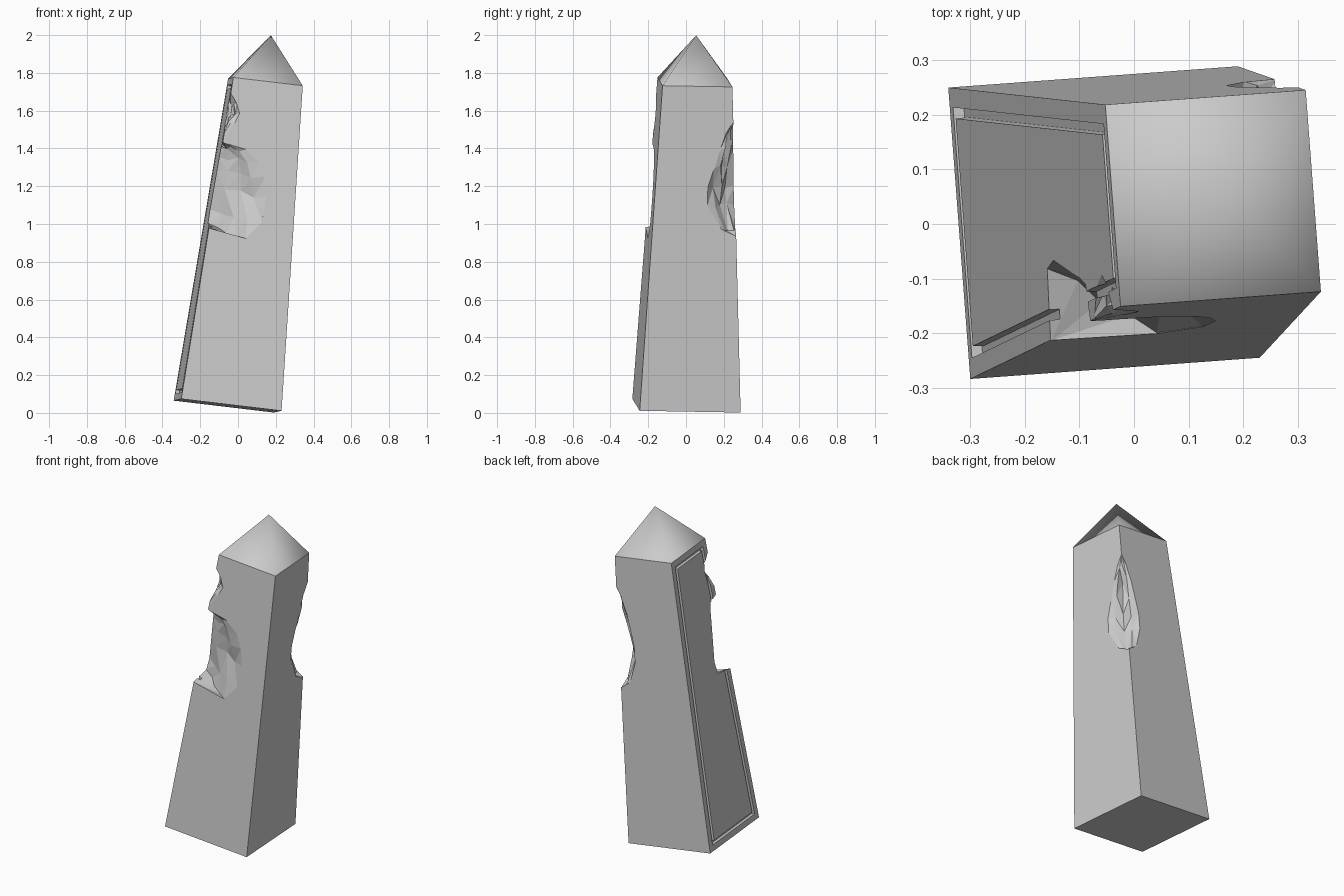
import bpy, bmesh, random
from mathutils import Vector, Matrix

if "Cube" in bpy.data.objects:
    bpy.data.objects.remove(bpy.data.objects["Cube"])

random.seed(4)
H, B, T, CAP = 1.725, 0.268, 0.1855, 0.25   # shaft height, half widths, cap height


def half(z):
    return B + (T - B) * z / H


def outward(bm):
    bm.normal_update()
    bmesh.ops.recalc_face_normals(bm, faces=bm.faces)
    if bm.calc_volume(signed=True) < 0:
        bmesh.ops.reverse_faces(bm, faces=bm.faces)
    bm.normal_update()


def make(name, bm):
    me = bpy.data.meshes.new(name)
    bm.to_mesh(me)
    bm.free()
    ob = bpy.data.objects.new(name, me)
    bpy.context.collection.objects.link(ob)
    return ob


def square(bm, h, z):
    return [bm.verts.new((x * h, y * h, z)) for x, y in ((-1, -1), (1, -1), (1, 1), (-1, 1))]


# tapered shaft
bm = bmesh.new()
lo, hi = square(bm, B, 0), square(bm, T, H)
bm.faces.new(lo)
bm.faces.new(hi)
sides = [bm.faces.new((lo[i], lo[(i + 1) % 4], hi[(i + 1) % 4], hi[i])) for i in range(4)]
outward(bm)
# groove framing the panel on the left face
for width, depth in ((0.036, 0), (0.001, -0.02), (0.018, 0), (0.001, 0.02)):
    bmesh.ops.inset_individual(bm, faces=[sides[3]], thickness=width, depth=depth,
                               use_even_offset=True)
outward(bm)
shaft = make("shaft", bm)

# pointed cap, smooth shaded
bm = bmesh.new()
ring = square(bm, T, H)
tip = bm.verts.new((0, 0, H + CAP))
for i in range(4):
    bm.faces.new((ring[i], ring[(i + 1) % 4], tip)).smooth = True
bm.normal_update()
cap = make("cap", bm)


def volume(mesh):
    bm = bmesh.new()
    bm.from_mesh(mesh)
    v = bm.calc_volume()
    bm.free()
    return v


def cut(cutter):
    """Subtract the cutter, using the first solver that gives a sound result."""
    mod = shaft.modifiers.new("break", "BOOLEAN")
    mod.operation, mod.object = "DIFFERENCE", cutter
    before = volume(shaft.data)
    for solver in ("EXACT", "MANIFOLD", "FLOAT"):
        mod.solver = solver
        bpy.context.view_layer.update()
        deps = bpy.context.evaluated_depsgraph_get()
        mesh = bpy.data.meshes.new_from_object(shaft.evaluated_get(deps))
        if 0.85 * before < volume(mesh) < 0.9999 * before:
            shaft.modifiers.clear()
            shaft.data = mesh
            break
    shaft.modifiers.clear()
    bpy.data.objects.remove(cutter)


def chip(name, sx, sy, rows, bulge):
    """Rough cutter along one corner; rows: z, reach in x, reach in y, drop at the x end."""
    bm = bmesh.new()
    rings = []
    n = 4
    for z, a, b, drop in rows:
        h = half(z)
        pts = [(h + 0.1, h + 0.1, z), (h - a, h + 0.1, z - drop)]
        for i in range(n + 1):
            t = i / n
            x, y = h - a * (1 - t), h - b * t
            dz = 0
            if 0 < i < n and a > 0:
                push = bulge * 4 * t * (1 - t) + random.uniform(-0.012, 0.012)
                x, y = x + push, y + push
                dz = random.uniform(-0.018, 0.018)
            elif i == 0:
                y += 0.001
            else:
                x += 0.001
            pts.append((x, y, z - drop * (1 - t) + dz))
        pts.append((h + 0.1, h - b, z))
        rings.append([bm.verts.new((sx * p[0], sy * p[1], p[2])) for p in pts])
    for r, s in zip(rings, rings[1:]):
        for i in range(len(r)):
            j = (i + 1) % len(r)
            bm.faces.new((r[i], r[j], s[j], s[i]))
    bm.faces.new(rings[0])
    bm.faces.new(rings[-1])
    bm.normal_update()
    bmesh.ops.triangulate(bm, faces=bm.faces)
    outward(bm)
    cutter = make(name, bm)
    cutter.hide_render = True
    cut(cutter)


# broken front-left corner: large lower break and small upper notch
chip("lower_break", -1, -1, [
    (0.92, -0.02, -0.02, 0), (0.945, 0.20, 0.13, 0.06), (1.02, 0.27, 0.14, 0.04),
    (1.12, 0.275, 0.12, 0), (1.22, 0.25, 0.10, 0), (1.30, 0.21, 0.085, 0),
    (1.355, 0.13, 0.07, 0), (1.385, -0.02, -0.02, 0)], 0.005)
chip("upper_notch", -1, -1, [
    (1.41, -0.01, -0.01, 0), (1.48, 0.045, 0.055, 0), (1.54, 0.065, 0.075, 0),
    (1.59, 0.04, 0.05, 0), (1.65, -0.01, -0.01, 0)], 0.0)
# broken back-right corner
chip("back_break", 1, 1, [
    (0.93, -0.01, -0.01, 0), (0.97, 0.06, 0.08, 0), (1.09, 0.10, 0.15, 0),
    (1.19, 0.10, 0.145, 0), (1.29, 0.08, 0.11, 0), (1.39, 0.06, 0.075, 0),
    (1.48, 0.03, 0.04, 0), (1.56, -0.01, -0.01, 0)], 0.0)

# lean of the whole monument
up = Vector((0.116, 0.026, 0.993)).normalized()
side = Vector((0.53, 0.04, 0))
side = (side - up * side.dot(up)).normalized()
rot = Matrix((side, up.cross(side), up)).transposed().to_4x4()
lean = Matrix.Translation((-0.055, 0.0025, 0.038)) @ rot
for ob in (shaft, cap):
    ob.data.transform(lean)
